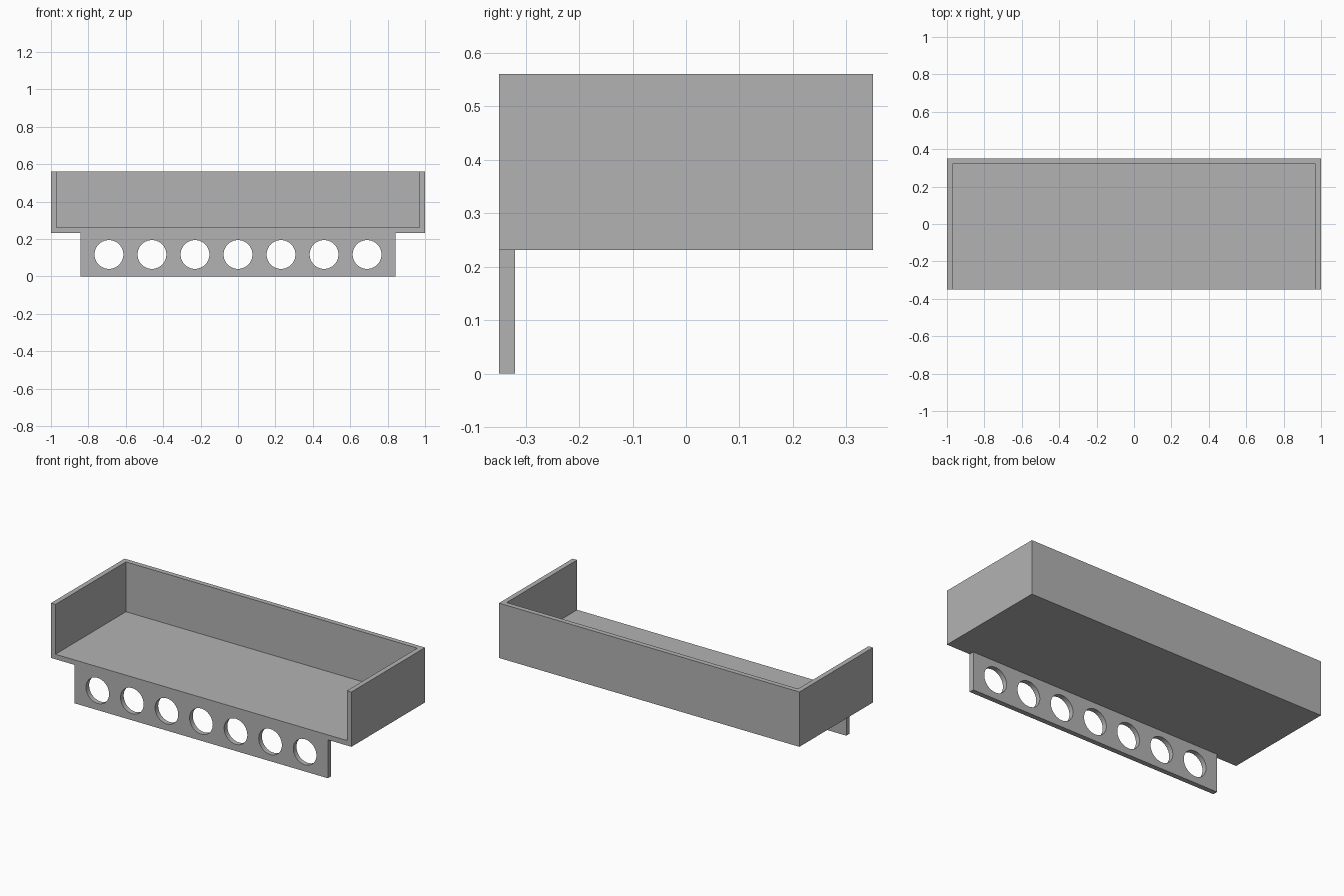
import bpy
import bmesh
from math import pi
from mathutils import Matrix, Vector

cube = bpy.data.objects.get("Cube")
if cube:
    bpy.data.objects.remove(cube, do_unlink=True)

# Main dimensions
HALF_X, HALF_Y = 1.0, 0.35
WALL = 0.03
TRAY_BOTTOM, TRAY_TOP = 0.231, 0.561
PANEL_HALF_X = 0.843
HOLE_COUNT, HOLE_PITCH, HOLE_RADIUS, HOLE_Z = 7, 0.23, 0.077, 0.117

grey = bpy.data.materials.new("plain grey")
grey.use_nodes = True
colour = (0.45, 0.45, 0.45, 1)
grey.diffuse_color = colour
grey.node_tree.nodes["Principled BSDF"].inputs["Base Color"].default_value = colour


def add_object(name, bm):
    mesh = bpy.data.meshes.new(name)
    bm.to_mesh(mesh)
    bm.free()
    mesh.materials.append(grey)
    obj = bpy.data.objects.new(name, mesh)
    bpy.context.collection.objects.link(obj)
    return obj


def box(name, low, high):
    low, high = Vector(low), Vector(high)
    bm = bmesh.new()
    bmesh.ops.create_cube(bm, size=1, matrix=Matrix.Translation((low + high) / 2)
                          @ Matrix.Diagonal((high - low).to_4d()))
    return add_object(name, bm)


def cut(target, cutter):
    mod = target.modifiers.new("cut", "BOOLEAN")
    mod.operation = "DIFFERENCE"
    mod.solver = "EXACT"
    mod.object = cutter
    bpy.ops.object.select_all(action="DESELECT")
    bpy.context.view_layer.objects.active = target
    target.select_set(True)
    bpy.ops.object.modifier_apply(modifier=mod.name)
    bpy.data.objects.remove(cutter, do_unlink=True)


# Tray: solid block hollowed out, open at the front and top
tray = box("tray", (-HALF_X, -HALF_Y, TRAY_BOTTOM), (HALF_X, HALF_Y, TRAY_TOP))
hollow = box("tray_hollow", (-HALF_X + WALL, -HALF_Y - 1, TRAY_BOTTOM + WALL),
             (HALF_X - WALL, HALF_Y - WALL, TRAY_TOP + 1))
cut(tray, hollow)

# Hanging front panel with a row of round holes
panel = box("front_panel", (-PANEL_HALF_X, -HALF_Y, 0),
            (PANEL_HALF_X, -HALF_Y + WALL, TRAY_BOTTOM))
bm = bmesh.new()
for i in range(HOLE_COUNT):
    x = (i - (HOLE_COUNT - 1) / 2) * HOLE_PITCH
    bmesh.ops.create_cone(bm, cap_ends=True, segments=64, depth=0.2,
                          radius1=HOLE_RADIUS, radius2=HOLE_RADIUS,
                          matrix=Matrix.Translation((x, -HALF_Y, HOLE_Z))
                          @ Matrix.Rotation(pi / 2, 4, "X"))
cut(panel, add_object("hole_cutter", bm))
bpy.ops.object.shade_smooth_by_angle()
